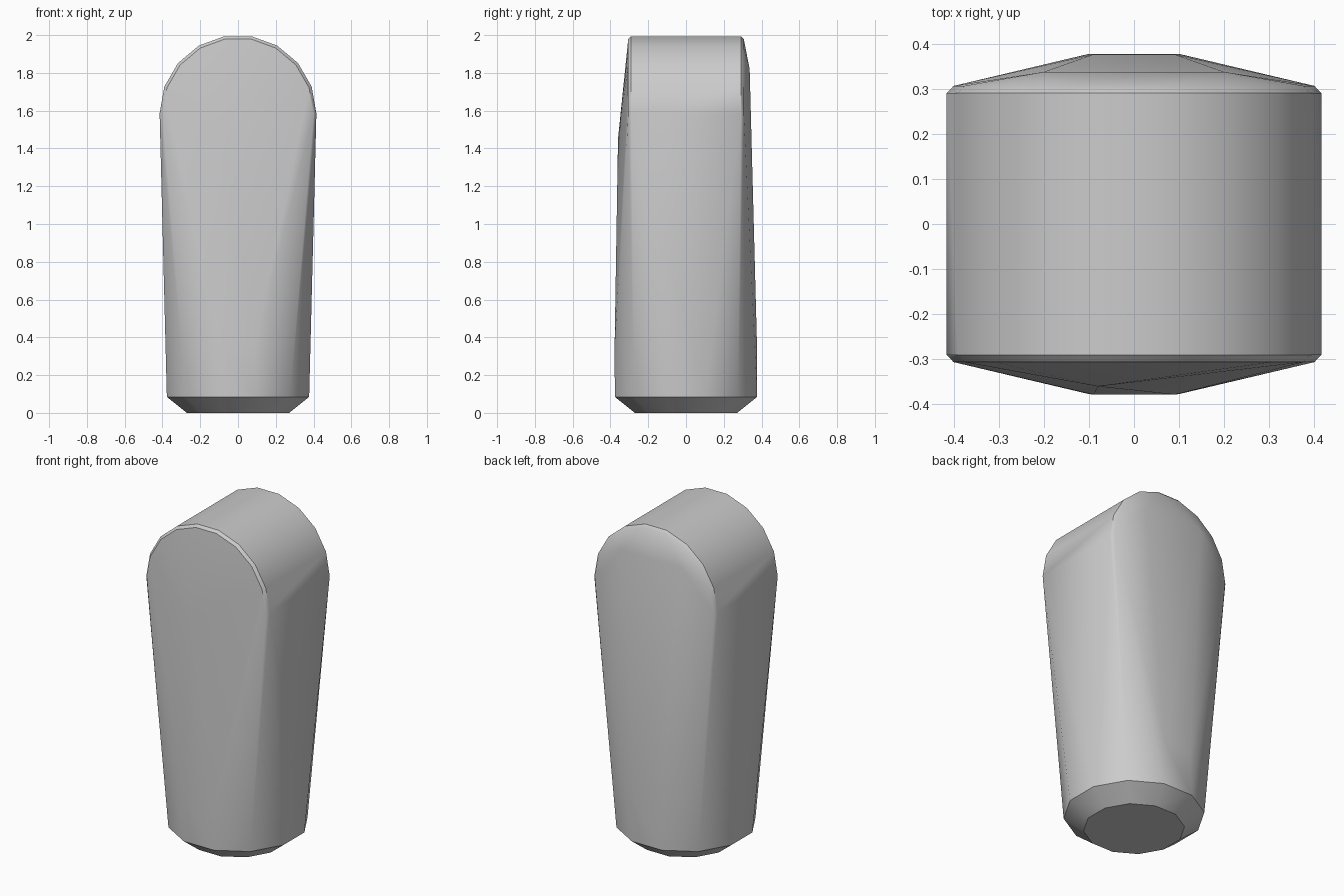
import bpy, bmesh
from math import sin, cos, pi, radians

cube = bpy.data.objects.get("Cube")
if cube:
    bpy.data.objects.remove(cube)

grey = bpy.data.materials.new("light_grey")
grey.use_nodes = True
COLOUR = (0.6, 0.6, 0.6, 1)
grey.diffuse_color = COLOUR
grey.node_tree.nodes["Principled BSDF"].inputs["Base Color"].default_value = COLOUR


def ring(radius, z, sides=12):
    """Points of a level polygon with flats facing the four sides."""
    return [(radius * cos(2 * pi * (i + 0.5) / sides),
             radius * sin(2 * pi * (i + 0.5) / sides), z) for i in range(sides)]


def arch(radius, y, centre=1.585, steps=9):
    """Points of an upright half circle facing along y."""
    return [(radius * cos(pi * (i + 0.5) / steps - pi / steps / 2),
             y, centre + radius * sin(pi * i / steps)) for i in range(steps + 1)]


# Round foot: narrow base, chamfer and short upright band
points = ring(0.28, 0) + ring(0.39, 0.085)
points += [(x, y, 0.35) for x in (-0.09, 0.09) for y in (-0.378, 0.376)]

# Arched head with a small bevel on both rims
for side in (-1, 1):
    points += arch(0.415, side * 0.29) + arch(0.4, side * 0.306)

# Slight bulge of the front and back faces
points += [(-0.08, -0.36, 1.45)]
points += [(x, 0.337, 1.82) for x in (-0.2, 0.2)]

# Wrap the sections in one convex skin
bm = bmesh.new()
for p in points:
    bm.verts.new(p)
hull = bmesh.ops.convex_hull(bm, input=bm.verts)
loose = {g for g in hull["geom_interior"] + hull["geom_unused"]
         if isinstance(g, bmesh.types.BMVert)}
bmesh.ops.delete(bm, geom=list(loose), context="VERTS")
bmesh.ops.dissolve_limit(bm, angle_limit=radians(1), verts=bm.verts, edges=bm.edges)
bmesh.ops.recalc_face_normals(bm, faces=bm.faces)
mesh = bpy.data.meshes.new("tapered_body")
bm.to_mesh(mesh)
bm.free()
mesh.materials.append(grey)

body = bpy.data.objects.new("tapered_body", mesh)
bpy.context.collection.objects.link(body)
bpy.context.view_layer.objects.active = body
body.select_set(True)
bpy.ops.object.shade_smooth_by_angle(angle=radians(35))
